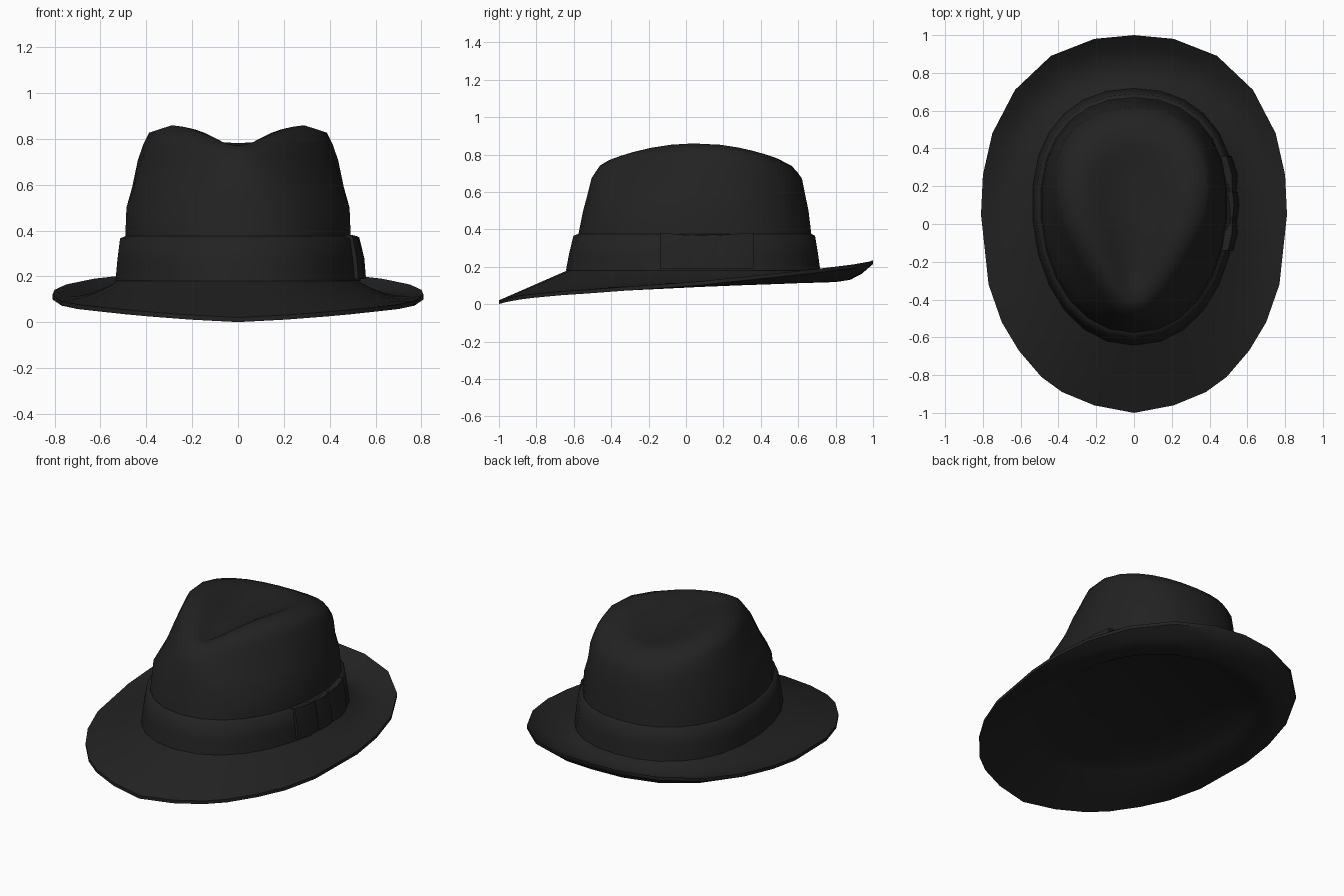
import bpy
import math

STEPS = 13            # facets on each half of the hat
CENTRE_Y = 0.1        # widest point of the crown
SIDE_POWER = 0.92     # roundness of the crown outline
BACK_POWER = 0.84     # fuller outline behind the widest point
BOXY = 0.74           # still fuller, for the shoulders of the crown
BRIM_THICKNESS = 0.02

if "Cube" in bpy.data.objects:
    bpy.data.objects.remove(bpy.data.objects["Cube"], do_unlink=True)

felt = bpy.data.materials.new("black_felt")
felt.use_nodes = True
colour = (0.016, 0.016, 0.016, 1)
felt.diffuse_color = colour
shader = felt.node_tree.nodes["Principled BSDF"]
shader.inputs["Base Color"].default_value = colour
shader.inputs["Roughness"].default_value = 0.9


def add_object(name, verts, faces, angle):
    mesh = bpy.data.meshes.new(name)
    mesh.from_pydata(verts, [], faces)
    mesh.materials.append(felt)
    obj = bpy.data.objects.new(name, mesh)
    bpy.context.collection.objects.link(obj)
    bpy.ops.object.select_all(action="DESELECT")
    obj.select_set(True)
    bpy.context.view_layer.objects.active = obj
    bpy.ops.object.shade_smooth_by_angle(angle=math.radians(angle))


def egg_ring(width, front, back, height, arch=0.0, pinch=0.0, power=BACK_POWER):
    """Closed egg-shaped ring; arch lowers its ends, pinch narrows its front."""
    ring = []
    for i in range(2 * STEPS):
        t = math.pi * i / STEPS
        s, c = math.sin(t), math.cos(t)
        x = width * math.copysign(abs(s) ** SIDE_POWER, s)
        x *= 1 - pinch * max(0, -c)
        if c > 0:
            y = CENTRE_Y + (back - CENTRE_Y) * c ** power
        else:
            y = CENTRE_Y + (CENTRE_Y - front) * c
        ring.append((x, y, height - arch * (y - 0.05) ** 2))
    return ring


def loft(rings, start=None, end=None):
    """Join the rings in order, optionally closing either end on a point."""
    n = len(rings[0])
    verts = [v for ring in rings for v in ring]
    faces = []
    for r in range(len(rings) - 1):
        for i in range(n):
            j = (i + 1) % n
            faces.append((r * n + i, r * n + n + i, r * n + n + j, r * n + j))
    last = len(verts) - n
    if start:
        verts.append(start)
        faces += [((i + 1) % n, len(verts) - 1, i) for i in range(n)]
    if end:
        verts.append(end)
        faces += [(last + i, len(verts) - 1, last + (i + 1) % n) for i in range(n)]
    return verts, faces


# Brim edge, from the middle of the back round to the middle of the front
half_rim = [
    (0, 1, .235), (.21, .98, .228), (.44, .89, .212), (.63, .71, .19),
    (.75, .48, .165), (.8, .26, .142), (.81, .05, .12), (.77, -.32, .093),
    (.7, -.52, .078), (.61, -.67, .068), (.49, -.81, .055), (.38, -.89, .045),
    (.21, -.96, .032), (0, -1, .021)]
rim = half_rim + [(-x, y, z) for x, y, z in half_rim[-2:0:-1]]

# Brim surface: rises to the crown and sags before the turned-up back
crown_base = egg_ring(.52, -.625, .7, .185)
brim_rings = []
for f in (0, .2, .4, .6, .8):
    ring = []
    for edge, base in zip(rim, crown_base):
        x, y, z = (e + (b - e) * f for e, b in zip(edge, base))
        sag = max(0, .03 + .036 * edge[1])
        ring.append((x, y, z - sag * 4 * f * (1 - f)))
    brim_rings.append(ring)

# Closed underside: a shallow dish that follows the brim
underside = [[(x, y, z - BRIM_THICKNESS) for x, y, z in ring]
             for ring in [crown_base] + brim_rings[::-1]]

# Crown walls, ridge and teardrop dent
crown_rings = [
    crown_base,
    egg_ring(.495, -.575, .67, .375),
    egg_ring(.49, -.55, .655, .5),
    egg_ring(.465, -.53, .64, .59, .05, .16),
    egg_ring(.44, -.505, .62, .71, .12, .33, BOXY),
    egg_ring(.415, -.485, .6, .785, .28, .43, BOXY),
    egg_ring(.39, -.46, .565, .835, .36, .49, BOXY),
    egg_ring(.31, -.41, .49, .86, .42, .53, BOXY),
    egg_ring(.24, -.35, .41, .847, .5, .5),
    egg_ring(.17, -.28, .33, .815, .55, .45),
    egg_ring(.1, -.18, .22, .78, .2, .3)]
verts, faces = loft(underside + brim_rings + crown_rings,
                    start=(0, .05, .172), end=(0, .05, .77))
add_object("hat_body", verts, faces, 50)

# Ribbon band round the foot of the crown
verts, faces = loft([
    egg_ring(.538, -.642, .718, .18),
    egg_ring(.53, -.625, .706, .27),
    egg_ring(.518, -.602, .69, .366),
    egg_ring(.493, -.573, .668, .377)])
add_object("ribbon_band", verts, faces, 180)


def band_x(y, z):
    """Band surface on the left side of the hat."""
    if y > CENTRE_Y:
        c = ((y - CENTRE_Y) / .6) ** (1 / BACK_POWER)
    else:
        c = (CENTRE_Y - y) / .73
    width = .538 - .11 * (z - .18)
    return width * (1 - c * c) ** (SIDE_POWER / 2)


def bow_piece(name, stations):
    """Folded ribbon; each station is y, bulge and top height."""
    verts, faces = [], []
    for y, bulge, top in stations:
        low = .19
        outline = [(low, -.03), (low, bulge * .9), ((low + top) / 2, bulge),
                   (top, bulge * .5), (top, -.03)]
        verts += [(band_x(y, z) + out, y, z) for z, out in outline]
    n = 5
    for s in range(len(stations) - 1):
        for i in range(n):
            j = (i + 1) % n
            faces.append((s * n + j, s * n + n + j, s * n + n + i, s * n + i))
    faces.append(tuple(range(n)))
    faces.append(tuple(reversed(range(len(verts) - n, len(verts)))))
    add_object(name, verts, faces, 40)


# Bow on the left side: two loops and a knot
bow_piece("bow_front_loop", [(-.14, .018, .38), (-.05, .026, .376), (.05, .008, .362)])
bow_piece("bow_knot", [(.035, .015, .368), (.1, .024, .37), (.17, .015, .374)])
bow_piece("bow_back_loop", [(.155, .006, .368), (.26, .026, .376), (.36, .018, .382)])
